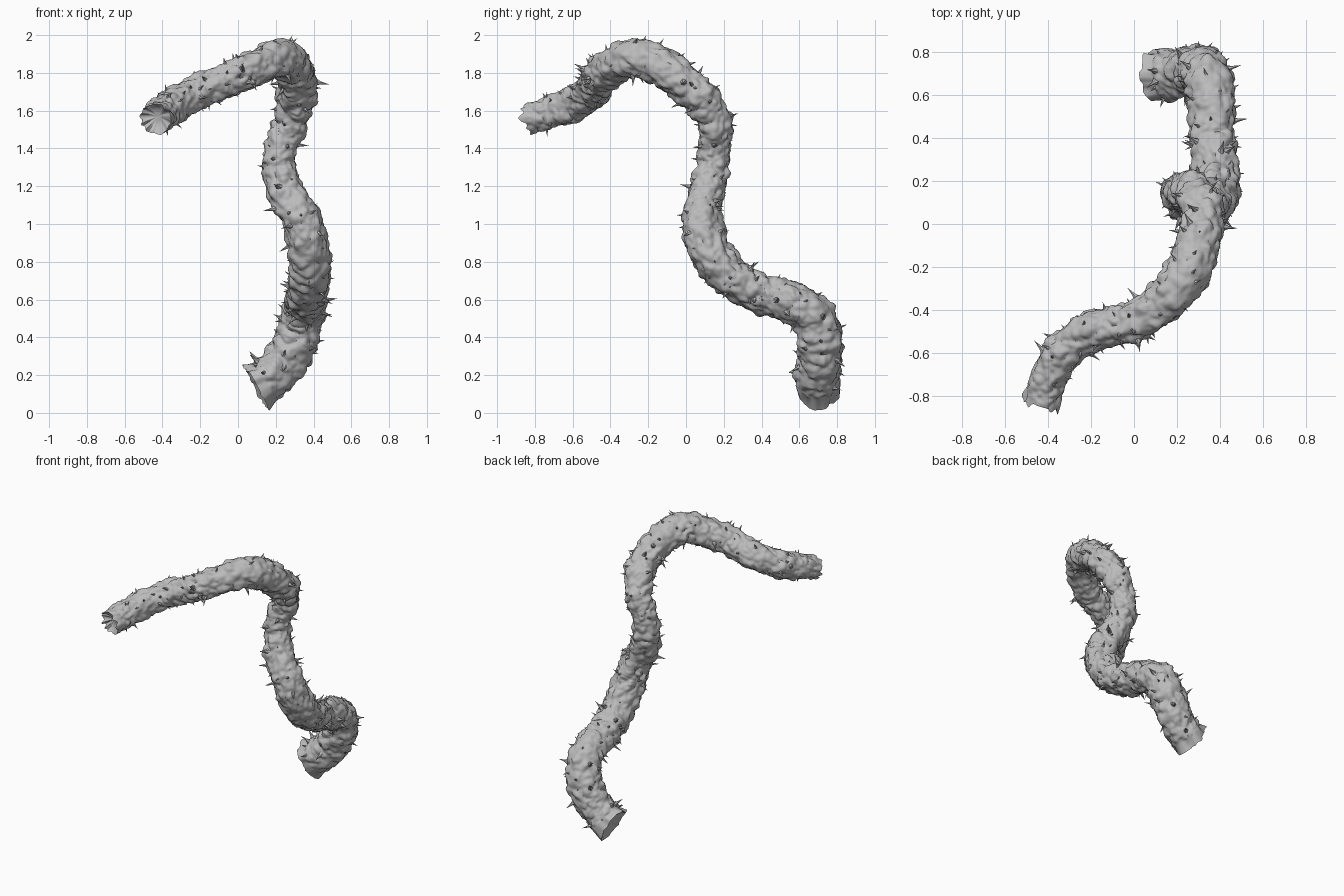
import bpy, bmesh, math, random
from mathutils import Vector, noise

random.seed(4)
cube = bpy.data.objects.get("Cube")
if cube:
    bpy.data.objects.remove(cube)

SIDES = 64
STEPS = 16

# Stem centreline with radius, from the foot to the tip
PATH = [
    (.11, .695, .145, .113), (.185, .70, .20, .117), (.265, .71, .30, .115),
    (.32, .705, .42, .115), (.35, .65, .535, .112), (.36, .53, .59, .108),
    (.365, .39, .63, .105), (.38, .25, .71, .107), (.38, .15, .82, .11),
    (.36, .09, .94, .107), (.31, .085, 1.07, .1), (.24, .12, 1.2, .094),
    (.215, .145, 1.31, .087), (.235, .155, 1.43, .087), (.28, .15, 1.54, .09),
    (.305, .09, 1.65, .097), (.315, .0, 1.74, .102), (.285, -.13, 1.83, .105),
    (.215, -.28, 1.88, .104), (.1, -.39, 1.83, .1), (0, -.45, 1.785, .093),
    (-.1, -.47, 1.745, .09), (-.23, -.51, 1.69, .092), (-.33, -.6, 1.635, .092),
    (-.395, -.71, 1.595, .088), (-.43, -.815, 1.565, .086),
]


def smooth_path(points):
    """Catmull-Rom samples as (position, radius)."""
    pts = [Vector(p) for p in points]
    pts = [2 * pts[0] - pts[1]] + pts + [2 * pts[-1] - pts[-2]]
    out = []
    for a, b, c, d in zip(pts, pts[1:], pts[2:], pts[3:]):
        for i in range(STEPS):
            t = i / STEPS
            out.append(b + (c - a) * t / 2 + (a - b * 2.5 + c * 2 - d / 2) * t * t
                       + (b * 1.5 - a / 2 - c * 1.5 + d / 2) * t ** 3)
    out.append(pts[-2])
    return [(p.xyz, p.w) for p in out]


def bark_height(p):
    """Rounded lumps with sharp creases between, plus fine roughness."""
    swell = noise.noise(p * 8) * .012
    lumps = abs(noise.noise(p * 13 + Vector((5, 3, 1)))) * .030
    knots = abs(noise.noise(p * 24)) * .016
    fine = noise.noise(p * 50) * .004
    return swell + lumps + knots + fine - .012


def make_object(name, bm, material):
    bmesh.ops.recalc_face_normals(bm, faces=bm.faces)
    mesh = bpy.data.meshes.new(name)
    bm.to_mesh(mesh)
    bm.free()
    mesh.materials.append(material)
    obj = bpy.data.objects.new(name, mesh)
    bpy.context.collection.objects.link(obj)
    return obj


bark = bpy.data.materials.new("bark_grey")
bark.use_nodes = True
grey = (.5, .5, .5, 1)
bark.diffuse_color = grey
bark.node_tree.nodes["Principled BSDF"].inputs["Base Color"].default_value = grey

# Frames carried along the stem without twist
samples = smooth_path(PATH)
frames = []
side = Vector((0, 1, 0))
for i, (pos, radius) in enumerate(samples):
    before = samples[max(i - 1, 0)][0]
    after = samples[min(i + 1, len(samples) - 1)][0]
    along = (after - before).normalized()
    side = (side - along * side.dot(along)).normalized()
    frames.append((pos, radius, along, side, along.cross(side)))


def outward(frame, angle):
    return frame[3] * math.cos(angle) + frame[4] * math.sin(angle)


def surface_point(frame, angle):
    d = outward(frame, angle)
    p = frame[0] + d * frame[1]
    return p + d * bark_height(p)


# Lumpy stem with ragged, hollowed ends
bm = bmesh.new()
angles = [math.tau * k / SIDES for k in range(SIDES)]


def end_rings(frame, sign, ragged, flare):
    """Splintered, vertically flared rim followed by a shallow bowl."""
    rings = []
    for scale, depth, jag in ((1, .015, 1), (.8, .002, .5), (.5, -.012, .2), (.2, -.015, 0)):
        ring = []
        for a in angles:
            d = outward(frame, a)
            p = frame[0] + (surface_point(frame, a) - frame[0]) * scale
            splinter = max(0, noise.noise(d * 3.1 + frame[0])) * ragged * jag
            p += frame[2] * sign * (depth + splinter)
            p.z += d.z * flare * scale
            ring.append(p + d * noise.noise(p * 22) * .012)
        rings.append(ring)
    return rings


rings = end_rings(frames[0], -1, .03, .035)[::-1]
rings += [[surface_point(f, a) for a in angles] for f in frames[6:]]
rings += end_rings(frames[-1], 1, .06, 0)
rows = [[bm.verts.new((p.x, p.y, max(p.z, .005))) for p in ring] for ring in rings]
for low, high in zip(rows, rows[1:]):
    for k in range(SIDES):
        n = (k + 1) % SIDES
        bm.faces.new((low[k], low[n], high[n], high[k]))
bm.faces.new(rows[0])
bm.faces.new(rows[-1])
stem = make_object("thorny_stem", bm, bark)

# Sharp thorns scattered over the bark, each leaning a little
bm = bmesh.new()
for _ in range(170):
    frame = frames[random.randrange(8, len(frames) - 6)]
    angle = random.uniform(0, math.tau)
    out = outward(frame, angle)
    base = surface_point(frame, angle) - out * .008
    lean = frame[2] * random.uniform(-.5, .5) + frame[3] * random.uniform(-.25, .25)
    direction = (out + lean).normalized()
    length = random.choice((.02, .03, .035, .045, .06))
    width = length * .16 + .003
    across = direction.orthogonal().normalized()
    other = direction.cross(across)
    loops = []
    for scale, rise in ((1.5, 0), (.7, .35)):
        loops.append([bm.verts.new(base + direction * length * rise + width * scale *
                      (across * math.cos(math.tau * k / 6) + other * math.sin(math.tau * k / 6)))
                      for k in range(6)])
    tip = bm.verts.new(base + direction * (length + .008))
    for k in range(6):
        n = (k + 1) % 6
        bm.faces.new((loops[0][k], loops[0][n], loops[1][n], loops[1][k]))
        bm.faces.new((loops[1][k], loops[1][n], tip))
    bm.faces.new(loops[0])
thorns = make_object("thorns", bm, bark)

# Smooth bark, crisp creases
for obj in (stem, thorns):
    bpy.ops.object.select_all(action="DESELECT")
    obj.select_set(True)
    bpy.context.view_layer.objects.active = obj
    bpy.ops.object.shade_smooth_by_angle(angle=math.radians(50))
